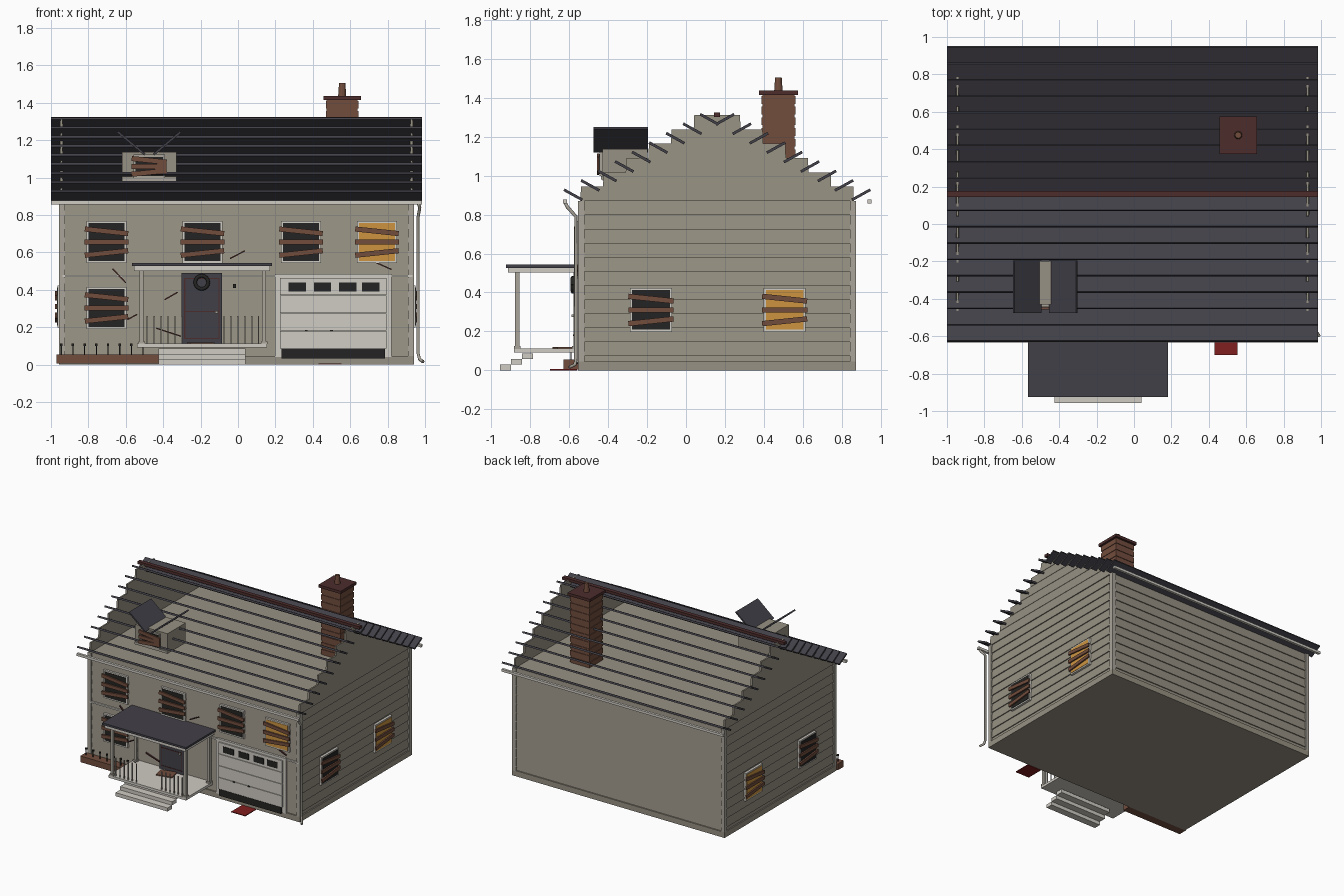
import bpy, bmesh, math
from mathutils import Matrix, Vector, Euler

if "Cube" in bpy.data.objects:
    bpy.data.objects.remove(bpy.data.objects["Cube"])

def mat(name, r, g, b):
    m = bpy.data.materials.new(name)
    m.diffuse_color = [((c / 255 + .055) / 1.055) ** 2.4 for c in (r, g, b)] + [1]
    m.use_nodes = True
    m.node_tree.nodes["Principled BSDF"].inputs["Base Color"].default_value = m.diffuse_color
    return m

SIDING = mat("siding_grey", 151, 145, 131)
TRIM = mat("trim_white", 208, 204, 196)
WORN = mat("worn_trim", 170, 165, 154)
ROOF = mat("roof_charcoal", 66, 64, 72)
WOOD = mat("brown_wood", 114, 77, 61)
RUST = mat("dark_red_brown", 76, 45, 44)
DARK = mat("dark_glass", 36, 36, 35)
LIT = mat("lit_glass", 204, 148, 64)
RED = mat("red_mat", 128, 30, 30)
I4 = Matrix.Identity(4)
CX, CY = -.008, .16            # house centre

def finish(name, bm, m):
    me = bpy.data.meshes.new(name)
    bmesh.ops.recalc_face_normals(bm, faces=bm.faces[:])
    bm.to_mesh(me)
    bm.free()
    me.materials.append(m)
    o = bpy.data.objects.new(name, me)
    bpy.context.collection.objects.link(o)
    return o

def box(name, x, y, z, m, rot=(0, 0, 0), taper=0, M=I4):
    """Box from (min, max) ranges, optional rotation in degrees, and flare at the bottom."""
    c = Vector([(a[0] + a[1]) / 2 for a in (x, y, z)])
    s = [a[1] - a[0] for a in (x, y, z)]
    R = Euler([math.radians(a) for a in rot]).to_matrix().to_4x4()
    bm = bmesh.new()
    bmesh.ops.create_cube(bm, size=1)
    for v in bm.verts:
        t = taper if v.co.z < 0 else 0
        v.co = Vector([v.co[i] * (s[i] + (2 * t if i < 2 else 0)) for i in range(3)])
    bmesh.ops.transform(bm, matrix=M @ Matrix.Translation(c) @ R, verts=bm.verts[:])
    return finish(name, bm, m)

def mid(c, w):
    return (c - w / 2, c + w / 2)

def tube(name, pts, r, m, sides=8):
    cu = bpy.data.curves.new(name, 'CURVE')
    cu.dimensions = '3D'
    cu.bevel_depth, cu.bevel_resolution, cu.use_fill_caps = r, max(0, sides // 4 - 1), True
    sp = cu.splines.new('POLY')
    sp.points.add(len(pts) - 1)
    for p, q in zip(sp.points, pts):
        p.co = (*q, 1)
    cu.materials.append(m)
    o = bpy.data.objects.new(name, cu)
    bpy.context.collection.objects.link(o)

# house body: flared rows of clapboard
PITCH, HX, HY = .0725, .937, .702
for i in range(12):
    box("clapboard_row", (CX - HX, CX + HX), (CY - HY, CY + HY),
        (i * PITCH, (i + 1) * PITCH), SIDING, taper=.008)
box("foundation", mid(CX, 1.9), mid(CY, 1.43), (0, .045), SIDING)
for sx in (-1, 1):
    for sy in (-1, 1):
        box("corner_board", mid(CX + sx * .934, .032), mid(CY + sy * .699, .032), (.04, .87), WORN)
box("belt_strip", (CX - .93, CX + .94), (-.557, -.54), (.468, .480), TRIM)

# stepped gable ends, hollow attic between
for sx in (-1, 1):
    for i in range(6):
        h = .70 - .1165 * i
        box("gable_board", mid(CX + sx * .936, .012), mid(CY, 2 * h),
            (.87 + i * .0737, .87 + (i + 1) * .0737), SIDING, taper=.003)

# roof slats, tilted against the slope
for sy in (-1, 1):
    for i in range(9):
        box("roof_slat", mid(CX, 1.984), mid(CY + sy * (.74 - .0875 * i), .108),
            mid(.902 + .0485 * i, .014), ROOF, rot=(sy * 29, 0, 0))
    box("gutter", mid(CX, 1.984), mid(CY + sy * .783, .02), (.857, .877), TRIM)
box("ridge_cap", mid(CX, 1.984), mid(CY, .032), (1.303, 1.325), RUST)
tube("downspout", [(.965, -.62, .86), (.972, -.61, .84), (.963, -.566, .79),
                   (.963, -.566, .06), (.97, -.57, .03), (.99, -.60, .015)], .009, WORN)

# chimney with brick courses, cap and pot
box("chimney", mid(.557, .165), mid(.475, .165), (.86, 1.42), WOOD)
for i in range(10):
    box("brick_course", mid(.557, .174), mid(.475, .174), (.875 + i * .055, .915 + i * .055), WOOD)
box("chimney_cap", mid(.557, .20), mid(.475, .20), (1.415, 1.437), RUST)
bm = bmesh.new()
bmesh.ops.create_cone(bm, cap_ends=True, segments=12, radius1=.022, radius2=.017, depth=.075,
                      matrix=Matrix.Translation((.557, .475, 1.468)))
finish("chimney_pot", bm, WOOD)

# boarded windows, built facing -y then turned onto each wall
def window(M, u, z, glass, w=.215, h=.225, frame=TRIM):
    box("window_frame", mid(u, w), (-.012, .02), mid(z, h), frame, M=M)
    box("window_pane", mid(u, w - .022), (-.015, 0), mid(z, h - .022), glass, M=M)
    for dz, a in ((.058, 6), (0, 0), (-.058, -6)):
        box("window_board", mid(u, w + .018), (-.026, -.014), mid(z + dz * h / .225, .027),
            WOOD, rot=(0, a, 0), M=M)

front = Matrix.Translation((0, -.55, 0))
for u, z, g in ((-.703, .655, DARK), (-.19, .655, DARK), (.337, .655, DARK),
                (.743, .655, LIT), (-.703, .303, DARK)):
    window(front, u, z, g)
for s in (-1, 1):
    side = Matrix.Translation((CX + s * .945, 0, 0)) @ Matrix.Rotation(s * math.pi / 2, 4, 'Z')
    window(side, s * -.18, .31, DARK)
    window(side, s * .507, .31, LIT)

# dormer with butterfly roof panels
DX = -.475
box("dormer_body", mid(DX, .29), (-.43, -.197), (.975, 1.137), SIDING)
box("dormer_sill", mid(DX, .29), (-.438, -.425), (.982, .998), WORN)
window(Matrix.Translation((0, -.432, 0)), DX, 1.06, DARK, w=.17, h=.125, frame=WORN)
for s in (-1, 1):
    box("dormer_roof_panel", mid(DX + s * .096, .19), (-.475, -.195), mid(1.184, .012),
        ROOF, rot=(0, -s * 40, 0))

# porch
box("porch_roof", (-.567, .182), (-.925, -.545), (.527, .543), ROOF)
box("porch_fascia", (-.555, .17), (-.915, -.545), (.502, .527), TRIM)
box("porch_deck", (-.54, .155), (-.885, -.545), (.092, .112), TRIM)
for x in (-.515, .14):
    for y in (-.868, -.568):
        box("porch_post", mid(x, .022), mid(y, .022), (.11, .504), WORN)
        box("post_foot", mid(x, .034), mid(y, .034), (.11, .125), WORN)
for x0 in (-.485, -.075):
    for i in range(6):
        box("baluster", mid(x0 + i * .037, .007), mid(-.868, .007), (.11, .26), WORN)
for i in range(3):
    box("porch_step", (-.425, .04), (-.957 + i * .057, -.90 + i * .057),
        (i * .0285, i * .0285 + .0285), TRIM)
box("fallen_plank", mid(-.2, .13), (-.675, -.58), (.112, .119), WOOD, rot=(0, 0, 12))

# front door with wreath
box("front_door", (-.302, -.085), (-.572, -.545), (.112, .49), ROOF)
for x in (-.285, -.102):
    box("door_edge", mid(x, .006), (-.575, -.57), (.14, .46), RUST)
for z in (.14, .285, .46):
    box("door_rail", (-.285, -.102), (-.575, -.57), mid(z, .006), RUST)
box("door_knob", mid(-.115, .014), (-.588, -.57), mid(.28, .014), WORN)
ring = [(-.194 + .035 * math.cos(i * math.pi / 8), -.582, .44 + .035 * math.sin(i * math.pi / 8))
        for i in range(17)]
tube("door_wreath", ring, .011, DARK)
box("porch_lamp", mid(-.018, .015), (-.575, -.55), mid(.42, .02), DARK)

# garage door, raised a little over a dark gap
box("garage_frame", (.197, .822), (-.562, -.545), (.04, .485), TRIM)
for i in range(4):
    box("garage_panel", (.225, .795), (-.572, -.55), (.087 + i * .095, .179 + i * .095), TRIM)
box("garage_gap", (.232, .785), (-.573, -.55), (.033, .086), DARK)
for x in (.317, .452, .587, .71):
    box("garage_window", mid(x, .092), (-.576, -.56), (.392, .44), DARK)
for x in (.365, .50):
    box("garage_handle", mid(x, .014), (-.58, -.56), mid(.18, .008), DARK)
box("red_mat", mid(.492, .125), (-.70, -.56), (0, .006), RED)

# planter with dead stems
box("planter", (-.97, -.425), (-.63, -.555), (.005, .055), WOOD)
for i in range(8):
    x = -.945 + i * .0625
    box("dead_stem", mid(x, .006), mid(-.592, .006), (.05, .105), DARK)
    box("dead_bud", mid(x, .013), mid(-.592, .013), (.10, .113), DARK)

# cracks on the front wall: x, z, length, angle
for x, z, l, a in ((-.635, .475, .105, 47), (-.565, .255, .06, -28), (-.358, .367, .08, -30),
                   (-.37, .173, .14, 18), (-.003, .588, .09, -27), (.78, .527, .09, 24)):
    box("wall_crack", mid(x, l), (-.560, -.548), mid(z, .007), RUST, rot=(0, a, 0))
